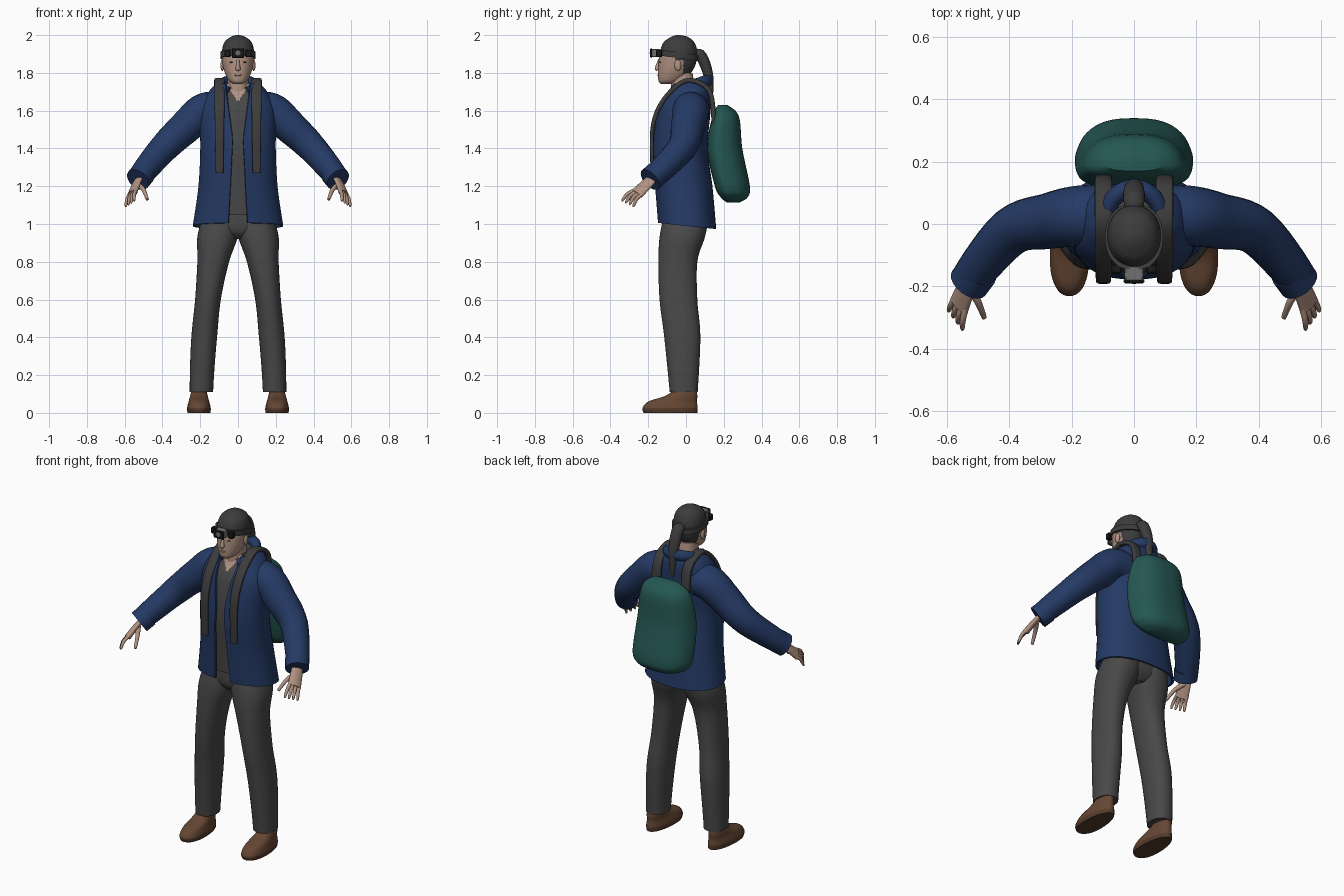
import bpy, bmesh
from math import sin, cos, asin, pi, radians
from mathutils import Vector, Matrix

cube = bpy.data.objects.get("Cube")
if cube:
    bpy.data.objects.remove(cube)


def material(name, *rgb):
    m = bpy.data.materials.new(name)
    m.use_nodes = True
    m.diffuse_color = (*rgb, 1)
    bsdf = next(n for n in m.node_tree.nodes if n.type == 'BSDF_PRINCIPLED')
    bsdf.inputs["Base Color"].default_value = (*rgb, 1)
    bsdf.inputs["Roughness"].default_value = .8
    return m


BLUE = material("jacket_blue", .018, .042, .13)
GREEN = material("pack_green", .018, .095, .085)
GREY = material("trouser_grey", .065, .065, .065)
CHARCOAL = material("hair_and_strap_charcoal", .045, .045, .045)
BLACK = material("lamp_black", .01, .01, .01)
SILVER = material("lamp_grey", .16, .16, .16)
SKIN = material("skin", .44, .29, .22)
LIPS = material("lips", .33, .18, .14)
BROWN = material("shoe_brown", .13, .062, .033)
SOLE = material("sole_brown", .09, .042, .024)


def finish(name, bm, mats, rule=None):
    """Store the mesh, smooth it and colour faces by an optional rule."""
    bmesh.ops.recalc_face_normals(bm, faces=bm.faces)
    if rule:
        for face in bm.faces:
            face.material_index = int(rule(face.calc_center_median()))
    mesh = bpy.data.meshes.new(name)
    bm.to_mesh(mesh)
    bm.free()
    for m in mats:
        mesh.materials.append(m)
    mesh.shade_smooth()
    mesh.set_sharp_from_angle(angle=radians(40))
    bpy.context.collection.objects.link(bpy.data.objects.new(name, mesh))


def bridge(name, sections, mats, rule=None, side=1):
    """Join closed cross-sections into a capped solid."""
    bm = bmesh.new()
    rings = [[bm.verts.new((x * side, y, z)) for x, y, z in section] for section in sections]
    for low, high in zip(rings, rings[1:]):
        for i in range(len(low)):
            bm.faces.new((low[i - 1], low[i], high[i], high[i - 1]))
    bm.faces.new(rings[0])
    bm.faces.new(rings[-1])
    finish(name, bm, mats, rule)


def spline(keys, steps=6):
    """Smooth interpolation through tuples of any length."""
    keys = [tuple(key) for key in keys]
    padded = [keys[0], *keys, keys[-1]]
    result = []
    for quad in zip(padded, padded[1:], padded[2:], padded[3:]):
        for k in range(steps):
            t = k / steps
            result.append(tuple(
                b + t * ((c - a) / 2 + t * (a - 2.5 * b + 2 * c - d / 2
                                            + t * (1.5 * (b - c) + (d - a) / 2)))
                for a, b, c, d in zip(*quad)))
    return result + [keys[-1]]


def power(value, p):
    return (1 if value >= 0 else -1) * abs(value) ** (2 / p)


def circle(count):
    return [2 * pi * i / count for i in range(count)]


def loft(name, keys, mats, p=2.2, taper=0, tilt=0, rule=None, side=1, centre=lambda z: 0, detail=1):
    """Stack of level rings given as height, half-width, front and back."""
    sections = []
    for z, half, front, back in spline(keys, 6 * detail):
        ring = []
        for angle in circle(48 * detail):
            s = power(sin(angle), p)
            x = centre(z) + half * power(cos(angle), p) * (1 - taper * s)
            y = (front + back) / 2 + (back - front) / 2 * s
            ring.append((x, y, z + tilt * y))
        sections.append(ring)
    bridge(name, sections, mats, rule, side)


def tube(name, path, radius, mat, flat=1, across=(1, 0, 0), p=2, side=1):
    """Sweep along a path; radius is a rule from start (0) to end (1)."""
    points = [Vector(point) for point in spline(path)]
    last = len(points) - 1
    sections = []
    for i, point in enumerate(points):
        along = (points[min(i + 1, last)] - points[max(i - 1, 0)]).normalized()
        u = Vector(across) - along * along.dot(Vector(across))
        u.normalize()
        v = along.cross(u) * flat
        r = radius(i / last)
        sections.append([point + r * (u * power(cos(angle), p) + v * power(sin(angle), p))
                         for angle in circle(20)])
    bridge(name, sections, [mat], None, side)


def placed(loc, size):
    return Matrix.Translation(loc) @ Matrix.Diagonal((*size, 1))


def blob(name, loc, size, mat):
    bm = bmesh.new()
    bmesh.ops.create_uvsphere(bm, u_segments=16, v_segments=10, radius=1, matrix=placed(loc, size))
    finish(name, bm, [mat])


def box(name, loc, size, mat):
    bm = bmesh.new()
    bmesh.ops.create_cube(bm, size=1, matrix=placed(loc, size))
    bmesh.ops.bevel(bm, geom=bm.edges[:], offset=.004, segments=1, affect='EDGES')
    finish(name, bm, [mat])


# Open jacket: each section is a thick C open at the front, with the hem dipping at the back
torso = [(.99, .24, -.15, .16), (1.2, .21, -.165, .14), (1.4, .2, -.178, .115),
         (1.6, .2, -.15, .13), (1.7, .155, -.1, .13), (1.745, .11, -.08, .115)]
ROUND, STEPS, CLOTH = 2.3, 36, .012
sections = []
for z, half, front, back in spline(torso):
    rise = z - 1.45
    gap = .028 + max(-.05 * rise, .14 * rise)
    start = asin((gap / half) ** (ROUND / 2))
    arc = [start + 2 * (pi - start) * i / STEPS for i in range(STEPS + 1)]
    section = []
    for inset, angles in ((0, arc), (CLOTH, reversed(arc))):
        depth = (back - front) / 2 - inset
        for angle in angles:
            y = (front + back) / 2 - depth * power(cos(angle), ROUND)
            dip = max(0, 1.2 - z) * y / 2
            section.append(((half - inset) * power(sin(angle), ROUND), y, z - dip))
    sections.append(section)
bridge("jacket", sections, [BLUE])

# Folded hood round the neck
turns = [radians(25 * i) for i in range(-6, 7)]
tube("hood", [(.088 * sin(a), .015 + .1 * cos(a), 1.73 + .03 * cos(a)) for a in turns],
     lambda t: .02 + .012 * sin(pi * t), BLUE, flat=.9, across=(0, 0, 1))

# Shirt follows the jacket inside, with bare skin in the V neck
shirt = [(z, half - .02, front + .02, back - .02) for z, half, front, back in torso[1:]]
loft("shirt", [(1.05, .2, -.135, .13)] + shirt, [GREY, SKIN], p=ROUND, detail=3,
     rule=lambda c: c.y < 0 and c.z > 1.645 + 1.6 * abs(c.x))

# Trousers
loft("trouser_hips", [(.92, .05, -.08, .06), (.97, .17, -.12, .1), (1.09, .19, -.12, .12)], [GREY])
leg = [(1.03, .1, -.12, .12), (.93, .107, -.14, .1), (.8, .084, -.146, .06),
       (.6, .068, -.14, .06), (.4, .068, -.115, .076), (.11, .062, -.086, .062)]

# Shapes shared by both sides
sleeve = [(.08, .025, 1.6), (.18, .025, 1.595), (.27, .01, 1.52), (.395, -.025, 1.4), (.53, -.18, 1.24)]
cuff = [(.5, -.15, 1.27), (.53, -.19, 1.235)]
palm = [(.515, -.17, 1.25), (.535, -.2, 1.22), (.56, -.26, 1.16)]
thumb = [(.53, -.2, 1.21), (.5, -.25, 1.18), (.48, -.3, 1.13)]
shoe = [(0, .06, -.225, .06), (.025, .062, -.23, .062), (.06, .054, -.2, .058),
        (.09, .046, -.11, .06), (.13, .036, -.05, .055)]
strap = [(.15, 1.5), (.13, 1.69), (.05, 1.755), (-.03, 1.745), (-.13, 1.64), (-.178, 1.5), (-.178, 1.27)]

for label, side in (("left", 1), ("right", -1)):
    loft(label + "_trouser_leg", leg, [GREY], side=side, centre=lambda z: .195 - .1 * z * z)
    loft(label + "_shoe", shoe, [BROWN, SOLE], taper=.12, side=side,
         centre=lambda z: .207, rule=lambda c: c.z < .024)
    tube(label + "_sleeve", sleeve, lambda t: .1 - .04 * t * t, BLUE, across=(0, 0, 1), side=side)
    tube(label + "_cuff", cuff, lambda t: .066, BLUE, across=(0, 0, 1), side=side)
    tube(label + "_palm", palm, lambda t: .03 + .01 * t, SKIN, flat=.45, across=(2, 3, -1), side=side)
    tube(label + "_thumb", thumb, lambda t: .015 - .007 * t, SKIN, side=side)
    for k, finger in enumerate(("index", "middle", "ring", "little")):
        base = Vector((.54, -.27, 1.18)) + k * Vector((.01, .014, -.006))
        tip = Vector((.55, -.34, 1.12)) + k * Vector((.015, .02, -.01))
        knuckle = (base + tip) / 2 + Vector((.004, -.006, .008))
        tube(f"{label}_{finger}_finger", [base, knuckle, tip],
             lambda t: .011 - .003 * t - .005 * t ** 8, SKIN, side=side)
    tube(label + "_strap", [(.098, y, z) for y, z in strap],
         lambda t: .028 - .008 * t ** 4, CHARCOAL, flat=.45, p=4, side=side)
    blob(label + "_ear", (side * .083, -.043, 1.84), (.01, .018, .03), SKIN)
    blob(label + "_eye", (side * .033, -.137, 1.857), (.011, .004, .004), CHARCOAL)
    box(label + "_lamp_clip", (side * .056, -.143, 1.902), (.032, .03, .038), BLACK)


def is_hair(c):
    """Above the hairline, at the temples, or behind the ears."""
    return c.z > 1.91 or (c.y > -.055 and c.z > 1.87) or (c.y > -.015 and c.z > 1.79)


# Head and face
head = [(1.74, .02, -.13, -.08), (1.76, .05, -.146, -.02), (1.82, .076, -.147, .04),
        (1.9, .086, -.14, .06), (1.96, .073, -.12, .045), (1.99, .04, -.08, .01), (2, .01, -.05, -.03)]
loft("head", head, [SKIN, CHARCOAL], p=2.1, rule=is_hair, detail=2)
loft("neck", [(1.62, .06, -.08, .06), (1.8, .054, -.08, .035)], [SKIN])
tube("nose", [(0, -.139, 1.875), (0, -.152, 1.83), (0, -.147, 1.816)],
     lambda t: .007 + .007 * sin(pi * t * t), SKIN)
blob("mouth", (0, -.146, 1.788), (.02, .005, .005), LIPS)

# Ponytail
tube("ponytail", [(0, .045, 1.9), (0, .08, 1.89), (0, .12, 1.78), (0, .13, 1.63)],
     lambda t: .035 * sin(.7 + 2.2 * t), CHARCOAL, flat=.85)

# Head lamp on its band
loft("lamp_band", [(1.872, .093, -.148, .066), (1.904, .093, -.148, .066)], [CHARCOAL], tilt=-.14)
box("lamp_body", (0, -.163, 1.905), (.06, .05, .044), SILVER)
box("lamp_front", (0, -.184, 1.905), (.066, .012, .05), BLACK)
blob("lamp_lens", (0, -.189, 1.905), (.014, .003, .014), SILVER)

# Backpack, narrower towards its outer face
pack = [(1.115, .1, .215, .285), (1.14, .15, .185, .325), (1.2, .18, .153, .338),
        (1.4, .174, .112, .298), (1.57, .148, .14, .28), (1.63, .08, .17, .22)]
loft("backpack", pack, [GREEN], p=2.7, taper=.2)
